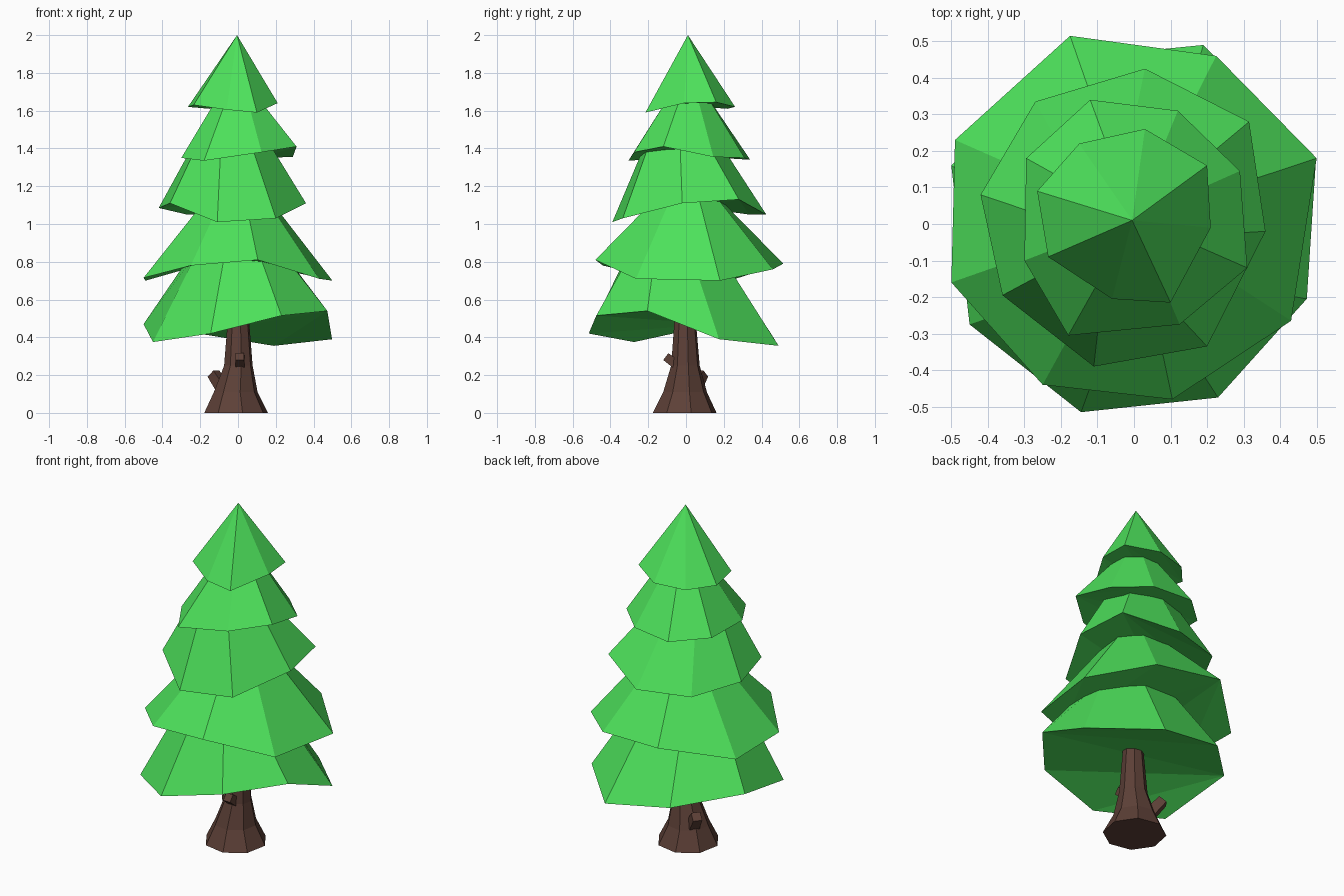
import bpy, math
from itertools import combinations
from mathutils import Vector

if "Cube" in bpy.data.objects:
    bpy.data.objects.remove(bpy.data.objects["Cube"])


def material(name, rgb):
    m = bpy.data.materials.new(name)
    m.diffuse_color = (*rgb, 1)
    m.use_nodes = True
    m.node_tree.nodes["Principled BSDF"].inputs["Base Color"].default_value = m.diffuse_color
    return m


green = material("leaf green", (0.075, 0.76, 0.105))
brown = material("bark brown", (0.109, 0.051, 0.038))


def add_mesh(name, verts, faces, mat):
    me = bpy.data.meshes.new(name)
    me.from_pydata([tuple(v) for v in verts], [], faces)
    me.materials.append(mat)
    me.update()
    ob = bpy.data.objects.new(name, me)
    bpy.context.collection.objects.link(ob)
    return ob


def arched_cap(rim):
    """Triangles closing an uneven rim so the underside arches upward."""
    pts = [Vector(p) for p in rim]
    caps = []
    for i, j, k in combinations(range(len(pts)), 3):
        normal = (pts[j] - pts[i]).cross(pts[k] - pts[i])
        if all((p - pts[i]).dot(normal) < 1e-7 for p in pts):
            caps.append((i, k, j))
    return caps


def loft(name, rings, mat, bottom=None):
    """Join counter-clockwise rings from bottom to top and close both ends."""
    n = len(rings[0])
    verts = [p for r in rings for p in r]
    faces = []
    for k in range(len(rings) - 1):
        a, b = k * n, (k + 1) * n
        faces += [(a + i, a + (i + 1) % n, b + (i + 1) % n, b + i) for i in range(n)]
    faces += bottom or [tuple(reversed(range(n)))]
    faces.append(tuple(range(len(verts) - n, len(verts))))
    return add_mesh(name, verts, faces, mat)


# Foliage tiers: upper ring (x, y, z, radius), then the uneven eight-sided rim
tiers = [
    ("foliage_tier_bottom", (0, -.06, .84, .26),
     [(.498, .175, .39), (.19, .49, .355), (-.21, .45, .42), (-.5, .16, .47),
      (-.45, -.275, .375), (-.145, -.515, .42), (.23, -.475, .515), (.473, -.205, .54)]),
    ("foliage_tier_second", (0, .01, 1.14, .17),
     [(.5, .18, .70), (.225, .46, .76), (-.175, .515, .79), (-.49, .23, .70),
      (-.5, -.16, .715), (-.25, -.44, .78), (.105, -.48, .81), (.43, -.265, .71)]),
    ("foliage_tier_middle", (-.035, -.02, 1.42, .205),
     [(.36, -.02, 1.11), (.315, .28, 1.13), (.03, .425, 1.05), (-.27, .335, 1.05),
      (-.42, .08, 1.085), (-.36, -.195, 1.11), (-.11, -.39, 1.01), (.20, -.335, 1.03)]),
    ("foliage_tier_fourth", (0, .01, 1.66, .12),
     [(.29, .145, 1.355), (.12, .31, 1.35), (-.12, .34, 1.34), (-.295, .18, 1.35),
      (-.30, -.10, 1.35), (-.18, -.305, 1.335), (.125, -.275, 1.38), (.31, -.12, 1.41)]),
    ("foliage_tier_top", None,
     [(.21, -.01, 1.64), (.20, .16, 1.645), (.03, .26, 1.62), (-.15, .22, 1.61),
      (-.265, .09, 1.62), (-.235, -.09, 1.63), (-.06, -.205, 1.605), (.10, -.215, 1.59)]),
]
for name, top, rim in tiers:
    if top:
        cx, cy, z, r = top
        angles = [math.atan2(p[1], p[0]) for p in rim]
        upper = [(cx + r * math.cos(a), cy + r * math.sin(a), z) for a in angles]
        loft(name, [rim, upper], green, arched_cap(rim))
    else:  # pointed tip
        n = len(rim)
        faces = [(i, (i + 1) % n, n) for i in range(n)] + arched_cap(rim)
        add_mesh(name, rim + [(-.005, .01, 2)], faces, green)


def ring(centre, radius, sides, axis=(0, 0, 1), turn=0.0):
    q = Vector(axis).to_track_quat('Z', 'Y')
    c = Vector(centre)
    return [c + q @ Vector((radius * math.cos(turn + math.tau * i / sides),
                            radius * math.sin(turn + math.tau * i / sides), 0))
            for i in range(sides)]


# Flared eight-sided trunk
loft("trunk", [ring((x, y, z), r, 8, turn=0.2) for x, y, z, r in
               [(-.01, -.007, 0, .172), (-.012, -.005, .11, .118),
                (.002, -.003, .25, .077), (.002, -.005, .56, .052)]], brown)

# Cut-off four-sided branch stubs
for name, a, b, r0, r1 in [
        ("branch_stub_left", (-.06, .03, .10), (-.13, .085, .208), .042, .036),
        ("branch_stub_front", (.01, -.03, .24), (.01, -.107, .298), .036, .032)]:
    d = Vector(b) - Vector(a)
    loft(name, [ring(a, r0, 4, d, math.pi / 4), ring(b, r1, 4, d, math.pi / 4)], brown)
